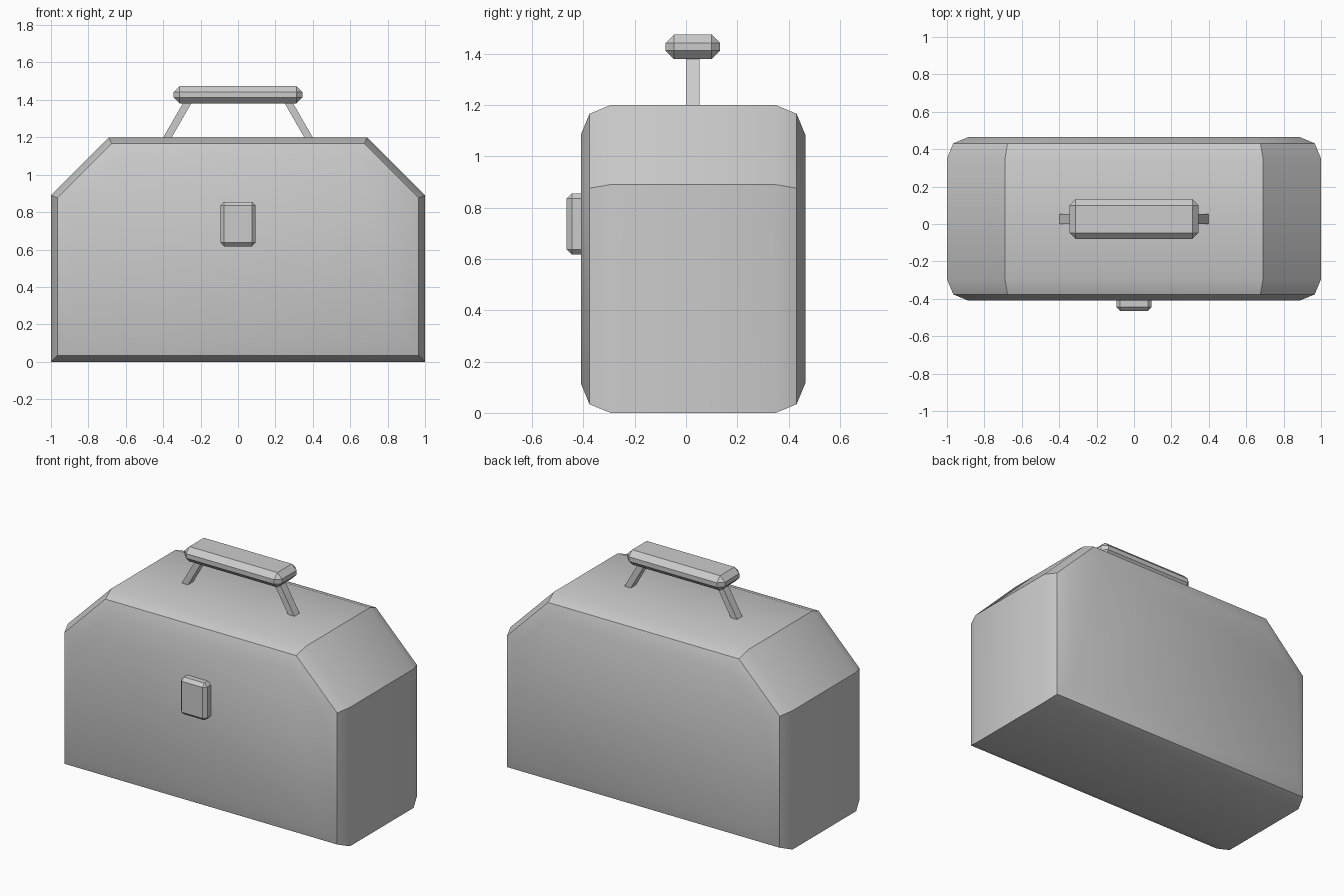
import bpy, bmesh, math

cube = bpy.data.objects.get("Cube")
if cube:
    bpy.data.objects.remove(cube, do_unlink=True)

grey = bpy.data.materials.new("plain grey")
grey.use_nodes = True
colour = (0.6, 0.6, 0.6, 1)
grey.diffuse_color = colour
grey.node_tree.nodes["Principled BSDF"].inputs["Base Color"].default_value = colour


def prism(name, profile, y0, y1):
    """Extrude an x-z outline from y0 to y1."""
    bm = bmesh.new()
    face = bm.faces.new([bm.verts.new((x, y0, z)) for x, z in profile])
    ext = bmesh.ops.extrude_face_region(bm, geom=[face])
    moved = [v for v in ext["geom"] if isinstance(v, bmesh.types.BMVert)]
    bmesh.ops.translate(bm, verts=moved, vec=(0, y1 - y0, 0))
    bmesh.ops.recalc_face_normals(bm, faces=bm.faces)
    return bm


def chamfer(bm, width, segments, rule=lambda e: True):
    bmesh.ops.bevel(bm, geom=[e for e in bm.edges if rule(e)], offset=width,
                    segments=segments, profile=0.5, affect='EDGES')


def finish(bm, name, smooth=False):
    mesh = bpy.data.meshes.new(name)
    bm.to_mesh(mesh)
    bm.free()
    mesh.materials.append(grey)
    obj = bpy.data.objects.new(name, mesh)
    bpy.context.collection.objects.link(obj)
    if smooth:
        bpy.ops.object.select_all(action='DESELECT')
        obj.select_set(True)
        bpy.context.view_layer.objects.active = obj
        bpy.ops.object.shade_smooth_by_angle(angle=math.radians(32))
    return obj


def rect(x0, x1, z0, z1):
    return [(x0, z0), (x1, z0), (x1, z1), (x0, z1)]


# Case: sloped shoulders, rounded around the front and back outlines
outline = [(-1, 0), (1, 0), (1, 0.89), (0.69, 1.2), (-0.69, 1.2), (-1, 0.89)]
bm = prism("case", outline, -0.41, 0.465)
chamfer(bm, 0.115, 2, lambda e: abs(e.verts[0].co.y - e.verts[1].co.y) < 0.01)
finish(bm, "case", smooth=True)

# Latch on the front
bm = prism("latch", rect(-0.094, 0.094, 0.617, 0.855), -0.465, -0.38)
chamfer(bm, 0.02, 1)
finish(bm, "latch")

# Handle grip
bm = prism("handle_grip", rect(-0.345, 0.345, 1.38, 1.475), -0.08, 0.133)
chamfer(bm, 0.033, 1)
finish(bm, "handle_grip")

# Slanted handle struts, mirrored left and right
for side, name in ((1, "left_strut"), (-1, "right_strut")):
    leg = [(0.405, 1.19), (0.36, 1.19), (0.245, 1.39), (0.29, 1.39)]
    finish(prism(name, [(side * x, z) for x, z in leg], 0.0, 0.053), name)
